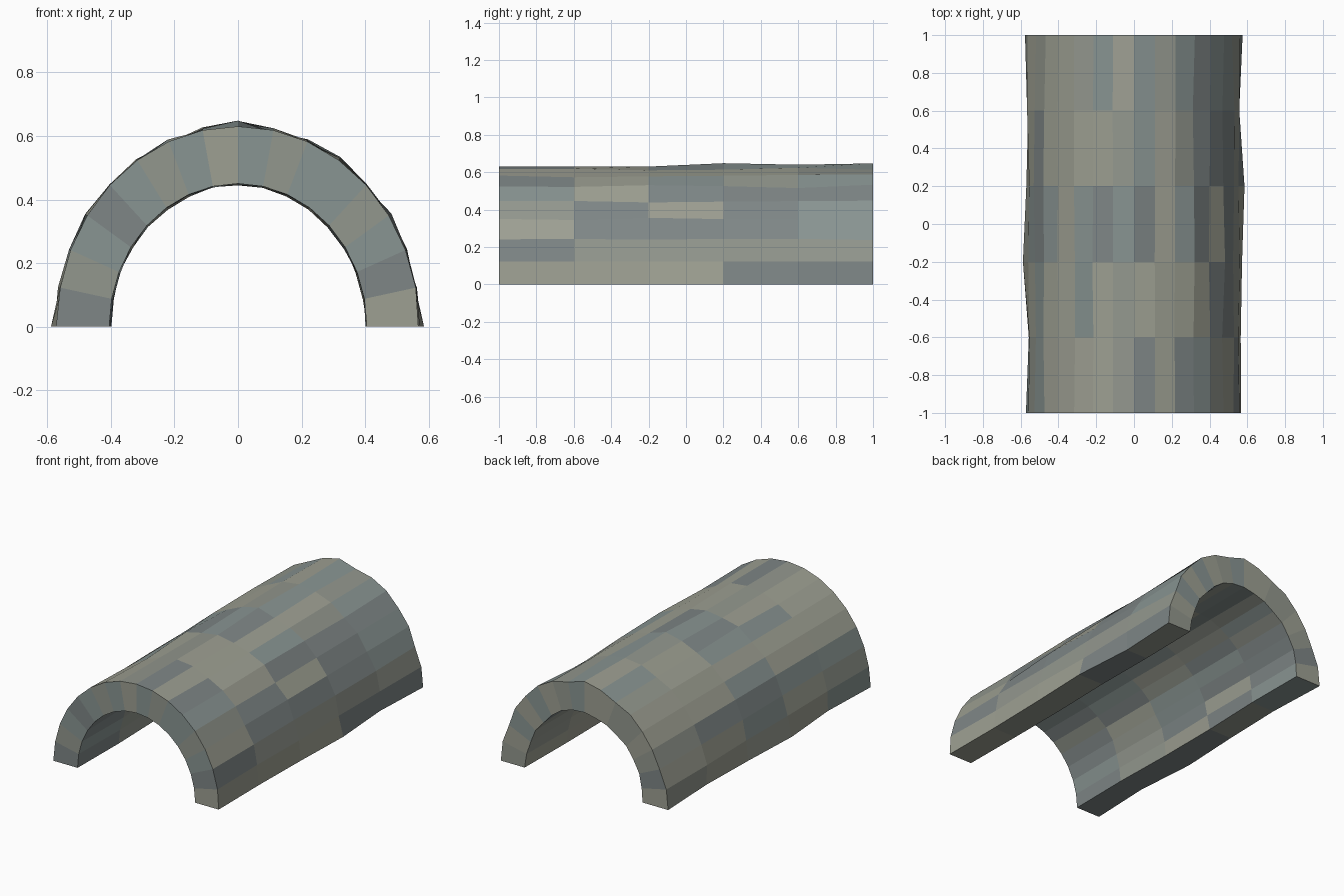
import bpy, bmesh, math, random

if "Cube" in bpy.data.objects:
    bpy.data.objects.remove(bpy.data.objects["Cube"])

random.seed(7)
SEGS = 16
YS = [-1, -0.6, -0.2, 0.2, 0.6, 1]
# Measured unevenness of each ring: right foot, left foot, crest
RIGHT = [0.567, 0.565, 0.572, 0.585, 0.557, 0.575]
LEFT = [0.572, 0.557, 0.588, 0.57, 0.56, 0.577]
CREST = [0.63, 0.63, 0.63, 0.648, 0.64, 0.647]
# Stone tones
TONES = [(0.25, 0.30, 0.29), (0.34, 0.35, 0.29), (0.29, 0.31, 0.27), (0.21, 0.24, 0.24)]


def wobble(ring, amount):
    return 1 + (0 if ring == 0 else random.uniform(-amount, amount))


def ring_points(bm, ring, y, outer):
    pts = []
    for i in range(SEGS + 1):
        a = math.pi * i / SEGS
        if outer:
            rx, rz = 0.57, 0.63
            k = wobble(ring, 0.018)
            if i == 0:
                rx, k = RIGHT[ring], 1
            elif i == SEGS:
                rx, k = LEFT[ring], 1
            elif i == SEGS // 2:
                rz, k = CREST[ring], 1
        else:
            rx, rz = 0.405, 0.45
            k = wobble(ring, 0.018)
        z = 0 if i in (0, SEGS) else rz * k * math.sin(a)
        pts.append(bm.verts.new((rx * k * math.cos(a), y, z)))
    return pts


# Half-round vaulted shell, one quad per stone
bm = bmesh.new()
outer = [ring_points(bm, r, y, True) for r, y in enumerate(YS)]
inner = [ring_points(bm, r, y, False) for r, y in enumerate(YS)]
for r in range(len(YS) - 1):
    for i in range(SEGS):
        for g in (outer, inner):
            bm.faces.new((g[r][i], g[r + 1][i], g[r + 1][i + 1], g[r][i + 1]))
    # Feet
    for i in (0, SEGS):
        bm.faces.new((outer[r][i], outer[r + 1][i], inner[r + 1][i], inner[r][i]))
# End rims
for r in (0, -1):
    for i in range(SEGS):
        bm.faces.new((outer[r][i], outer[r][i + 1], inner[r][i + 1], inner[r][i]))
bmesh.ops.recalc_face_normals(bm, faces=bm.faces)
for f in bm.faces:
    f.material_index = random.randrange(len(TONES))

mesh = bpy.data.meshes.new("stone_vault")
bm.to_mesh(mesh)
bm.free()
for n, c in enumerate(TONES):
    m = bpy.data.materials.new("stone_tone_%d" % (n + 1))
    m.diffuse_color = (*c, 1)
    m.use_nodes = True
    m.node_tree.nodes["Principled BSDF"].inputs["Base Color"].default_value = m.diffuse_color
    mesh.materials.append(m)
vault = bpy.data.objects.new("stone_vault", mesh)
bpy.context.collection.objects.link(vault)
